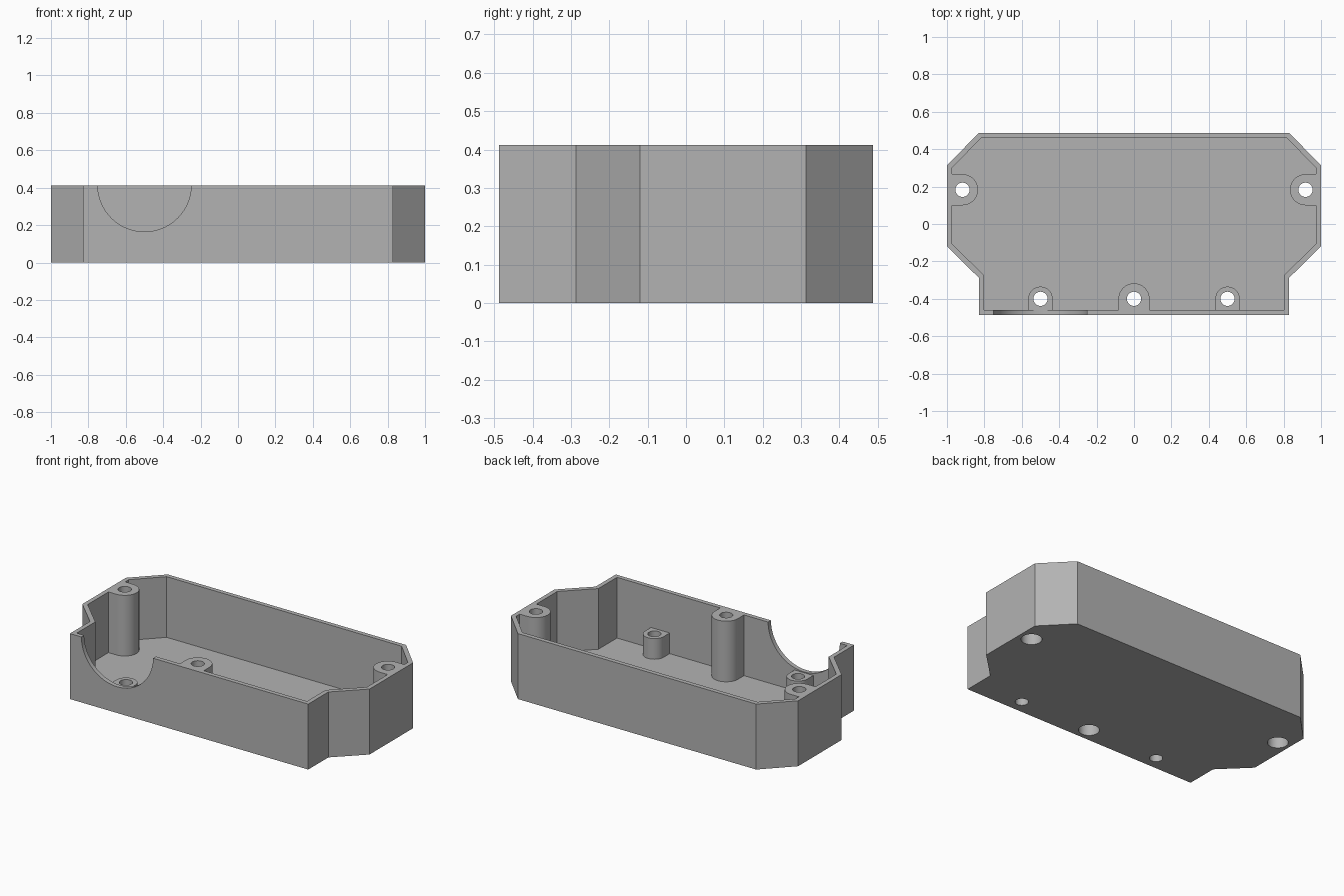
import bpy, bmesh
from math import pi, cos, sin
from mathutils import Matrix, Vector

cube = bpy.data.objects.get("Cube")
if cube:
    bpy.data.objects.remove(cube, do_unlink=True)

HEIGHT, FLOOR = 0.412, 0.03
OVER = 0.6  # cutters rise past the rim

grey = bpy.data.materials.new("light grey plastic")
grey.use_nodes = True
colour = (0.45, 0.45, 0.45, 1)
grey.diffuse_color = colour
grey.node_tree.nodes["Principled BSDF"].inputs["Base Color"].default_value = colour


def prism(name, outline, z0, z1):
    """Extrude a flat outline between two heights."""
    bm = bmesh.new()
    face = bm.faces.new([bm.verts.new((x, y, z0)) for x, y in outline])
    top = bmesh.ops.extrude_face_region(bm, geom=[face])["geom"]
    verts = [v for v in top if isinstance(v, bmesh.types.BMVert)]
    bmesh.ops.translate(bm, vec=(0, 0, z1 - z0), verts=verts)
    bmesh.ops.recalc_face_normals(bm, faces=bm.faces)
    mesh = bpy.data.meshes.new(name)
    bm.to_mesh(mesh)
    bm.free()
    mesh.materials.append(grey)
    obj = bpy.data.objects.new(name, mesh)
    bpy.context.collection.objects.link(obj)
    return obj


def mirrored(half):
    return half + [(-x, y) for x, y in reversed(half)]


def circle(x, y, r, n=48):
    return [(x + r * cos(2 * pi * i / n), y + r * sin(2 * pi * i / n)) for i in range(n)]


def post_outline(x, y, r, wall, length, n=24):
    """Half-round post whose straight sides run back into the wall."""
    back = Vector(wall)
    side = Vector((-back.y, back.x))
    points = [Vector((x, y)) + r * (side * cos(pi * i / n) - back * sin(pi * i / n))
              for i in range(n + 1)]
    points += [points[-1] + back * length, points[0] + back * length]
    return [tuple(p) for p in points]


def subtract(target, cutter):
    mod = target.modifiers.new("cut", "BOOLEAN")
    mod.operation, mod.solver, mod.object = "DIFFERENCE", "EXACT", cutter
    bpy.ops.object.select_all(action="DESELECT")
    bpy.context.view_layer.objects.active = target
    target.select_set(True)
    bpy.ops.object.modifier_apply(modifier=mod.name)
    bpy.data.objects.remove(cutter, do_unlink=True)


# Outer shell and the hollow inside it
outer = [(0.83, -0.487), (0.83, -0.287), (1, -0.12), (1, 0.313), (0.83, 0.487)]
inner = [(0.802, -0.459), (0.802, -0.274), (0.972, -0.107), (0.972, 0.301), (0.818, 0.459)]
enclosure = prism("enclosure", mirrored(outer), 0, HEIGHT)
cavity = prism("cavity", mirrored(inner), FLOOR, OVER)

# Screw posts: x, y, radius, wall direction, top height, underside recess
posts = [
    (0.917, 0.183, 0.083, (1, 0), OVER + 0.1, True),
    (-0.917, 0.183, 0.083, (-1, 0), OVER + 0.1, True),
    (0, -0.4, 0.083, (0, -1), OVER + 0.1, True),
    (0.5, -0.4, 0.065, (0, -1), 0.16, False),
    (-0.5, -0.4, 0.065, (0, -1), 0.16, False),
]
for x, y, r, wall, top, recess in posts:
    subtract(cavity, prism("post", post_outline(x, y, r, wall, 0.075), 0, top))
subtract(enclosure, cavity)

# Screw holes, with wider recesses underneath the tall posts
for x, y, r, wall, top, recess in posts:
    subtract(enclosure, prism("hole", circle(x, y, 0.038), -0.1, OVER))
    if recess:
        subtract(enclosure, prism("recess", circle(x, y, 0.06), -0.1, 0.2))

# Half-round cable opening in the front wall
opening = prism("opening", circle(0, 0, 0.25, 96), 0, 0.145)
opening.data.transform(Matrix.Translation((-0.5, -0.455, 0.415)) @ Matrix.Rotation(pi / 2, 4, "X"))
subtract(enclosure, opening)

# Smooth the round surfaces and keep the edges crisp
bpy.ops.object.select_all(action="DESELECT")
enclosure.select_set(True)
bpy.context.view_layer.objects.active = enclosure
bpy.ops.object.shade_smooth_by_angle(angle=pi / 6)
